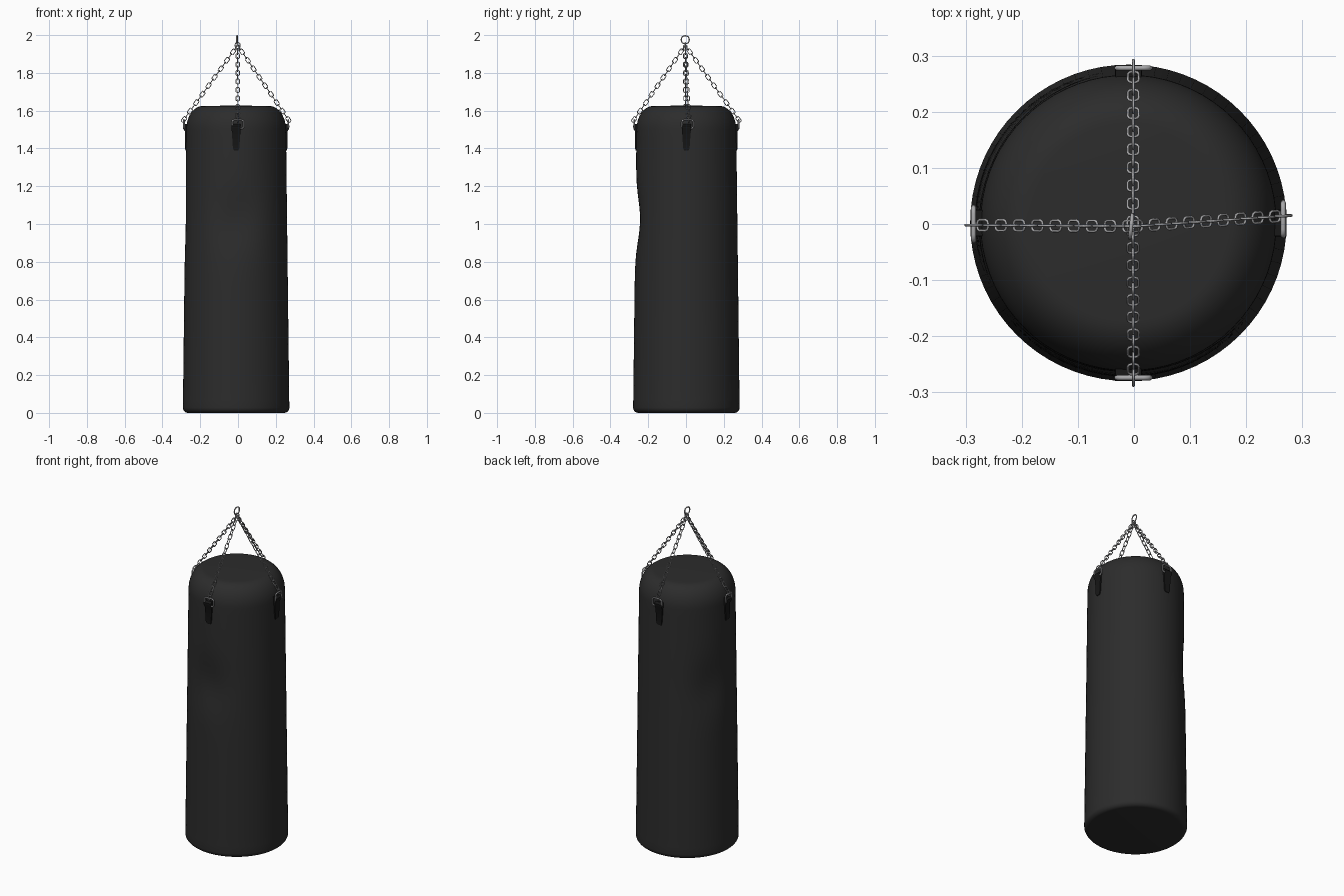
import bpy, bmesh, math
from mathutils import Vector, Matrix

cube = bpy.data.objects.get("Cube")
if cube:
    bpy.data.objects.remove(cube, do_unlink=True)


def material(name, rgb, roughness, metallic=0.0):
    m = bpy.data.materials.new(name)
    m.use_nodes = True
    m.diffuse_color = (*rgb, 1)
    bsdf = m.node_tree.nodes["Principled BSDF"]
    bsdf.inputs["Base Color"].default_value = (*rgb, 1)
    bsdf.inputs["Roughness"].default_value = roughness
    bsdf.inputs["Metallic"].default_value = metallic
    return m


LEATHER = material("dark_leather", (0.025, 0.025, 0.025), 0.6)
STRAP = material("black_strap", (0.009, 0.009, 0.009), 0.8)
STEEL = material("grey_steel", (0.4, 0.4, 0.41), 0.4)

CENTRE = Vector((-0.01, 0.002, 0))
APEX = Vector((-0.002, -0.004, 1.945))
BASE_R, NECK_R, NECK_Z, TOP_Z = 0.282, 0.264, 1.5, 1.625


def add_mesh(name, mesh, mat, angle=40):
    mesh.materials.clear()
    mesh.materials.append(mat)
    ob = bpy.data.objects.new(name, mesh)
    bpy.context.collection.objects.link(ob)
    bpy.ops.object.select_all(action="DESELECT")
    ob.select_set(True)
    bpy.context.view_layer.objects.active = ob
    bpy.ops.object.shade_smooth_by_angle(angle=math.radians(angle))
    return ob


def wire(name, loops, radius, mat):
    """Closed loops of points swept into round wire."""
    cu = bpy.data.curves.new(name, "CURVE")
    cu.dimensions = "3D"
    cu.bevel_depth = radius
    cu.bevel_resolution = 1
    for pts in loops:
        sp = cu.splines.new("POLY")
        sp.points.add(len(pts) - 1)
        for p, co in zip(sp.points, pts):
            p.co = (*co, 1)
        sp.use_cyclic_u = True
    tmp = bpy.data.objects.new(name + "_path", cu)
    bpy.context.collection.objects.link(tmp)
    dg = bpy.context.evaluated_depsgraph_get()
    mesh = bpy.data.meshes.new_from_object(tmp.evaluated_get(dg))
    bpy.data.objects.remove(tmp, do_unlink=True)
    return add_mesh(name, mesh, mat, 70)


def rounded_loop(centre, along, across, length, width, corner, steps=3):
    """Rounded rectangle in the plane of two directions."""
    pts = []
    for i, (sx, sy) in enumerate([(1, 1), (-1, 1), (-1, -1), (1, -1)]):
        for k in range(steps):
            a = math.pi / 2 * (i + k / (steps - 1))
            u = sx * (length / 2 - corner) + corner * math.cos(a)
            v = sy * (width / 2 - corner) + corner * math.sin(a)
            pts.append(centre + along * u + across * v)
    return pts


def wall_radius(z):
    return BASE_R + (NECK_R - BASE_R) * z / NECK_Z


# Bag: lathed profile with soft edges, then worn dents pushed in
profile = [(0, 0)]
for i in range(7):
    a = math.pi / 2 * i / 6
    profile.append((BASE_R - 0.028 + 0.028 * math.sin(a), 0.028 - 0.028 * math.cos(a)))
for i in range(1, 37):
    z = 0.028 + (NECK_Z - 0.028) * i / 36
    profile.append((wall_radius(z), z))
for i in range(1, 13):
    a = math.pi / 2 * i / 12
    profile.append((0.175 + (NECK_R - 0.175) * math.cos(a),
                    NECK_Z + (TOP_Z - NECK_Z) * math.sin(a)))
profile.append((0, TOP_Z + 0.002))

bm = bmesh.new()
verts = [bm.verts.new((r, 0, z)) for r, z in profile]
edges = [bm.edges.new(pair) for pair in zip(verts, verts[1:])]
bmesh.ops.spin(bm, geom=verts + edges, axis=(0, 0, 1), cent=(0, 0, 0),
               angle=2 * math.pi, steps=72, use_duplicate=False)
bmesh.ops.remove_doubles(bm, verts=bm.verts, dist=0.0002)
bmesh.ops.recalc_face_normals(bm, faces=bm.faces)
dents = [(math.radians(-90), 0.025), (math.radians(152), 0.018)]
for v in bm.verts:
    r = math.hypot(v.co.x, v.co.y)
    if r < 0.2:
        continue
    theta = math.atan2(v.co.y, v.co.x)
    push = 0
    for direction, depth in dents:
        d = math.remainder(theta - direction, 2 * math.pi) * r
        push += depth * math.exp(-(d / 0.11) ** 2 - ((v.co.z - 1.02) / 0.15) ** 2)
    v.co.x *= 1 - push / r
    v.co.y *= 1 - push / r
bmesh.ops.translate(bm, verts=bm.verts, vec=CENTRE)
bag_mesh = bpy.data.meshes.new("bag")
bm.to_mesh(bag_mesh)
bm.free()
add_mesh("bag", bag_mesh, LEATHER, 50)


def strap(name, turn):
    """Tapered tab lying on the wall and looping over the ring."""
    bm = bmesh.new()
    rows = [(1.39, 0.012, 0.003), (1.4, 0.017, 0.006), (1.49, 0.023, 0.007),
            (1.505, 0.024, 0.017), (1.52, 0.024, 0.018), (1.53, 0.023, 0.008)]
    loops = []
    for z, half, out in rows:
        inner, outer = wall_radius(z) - 0.012, wall_radius(z) + out
        loops.append([bm.verts.new(co) for co in (
            (inner, -half, z), (outer, -half, z), (outer, half, z), (inner, half, z))])
    for a, b in zip(loops, loops[1:]):
        for i in range(4):
            j = (i + 1) % 4
            bm.faces.new((a[i], a[j], b[j], b[i]))
    bm.faces.new(loops[0][::-1])
    bm.faces.new(loops[-1])
    bmesh.ops.recalc_face_normals(bm, faces=bm.faces)
    bm.transform(Matrix.Translation(CENTRE) @ Matrix.Rotation(turn, 4, "Z"))
    mesh = bpy.data.meshes.new(name)
    bm.to_mesh(mesh)
    bm.free()
    add_mesh(name, mesh, STRAP)


# Four straps, each with a ring and a chain rising to the hanger
UP = Vector((0, 0, 1))
LINKS = 18
for side, degrees, drift in [("left", 0, 0.013), ("back", 90, 0),
                             ("right", 180, 0.004), ("front", 270, 0)]:
    turn = math.radians(degrees)
    out = Vector((math.cos(turn), math.sin(turn), 0))
    tangent = UP.cross(out)
    strap(side + "_strap", turn)

    ring_at = CENTRE + out * 0.276 + UP * 1.528 + tangent * drift * 0.5
    if degrees in (90, 270):
        ring_at.x = -0.001
    wire(side + "_ring", [rounded_loop(ring_at, tangent, UP, 0.06, 0.046, 0.012, 4)],
         0.0045, STEEL)

    foot = ring_at + UP * 0.014 + out * 0.008 + tangent * drift * 0.5
    path = APEX - foot
    along = path.normalized()
    flat = along.cross(tangent).normalized()
    pitch = path.length / LINKS
    links = []
    for i in range(LINKS):
        across = flat if i % 2 == 0 else tangent
        centre = foot + along * pitch * (i + 0.5)
        links.append(rounded_loop(centre, along, across, pitch + 0.005, 0.019, 0.007))
    wire(side + "_chain", links, 0.0024, STEEL)

# Hanger: upright ring with a small collar link gathering the chains
hanger = Vector((-0.005, -0.004, 1.9755))
wire("hanger_ring", [rounded_loop(hanger, Vector((0.1, 0.995, 0)), UP,
                                  0.042, 0.042, 0.018, 5)], 0.0035, STEEL)
wire("collar_link", [rounded_loop(APEX, Vector((1, 0, 0)), UP,
                                  0.026, 0.03, 0.01, 4)], 0.0028, STEEL)
